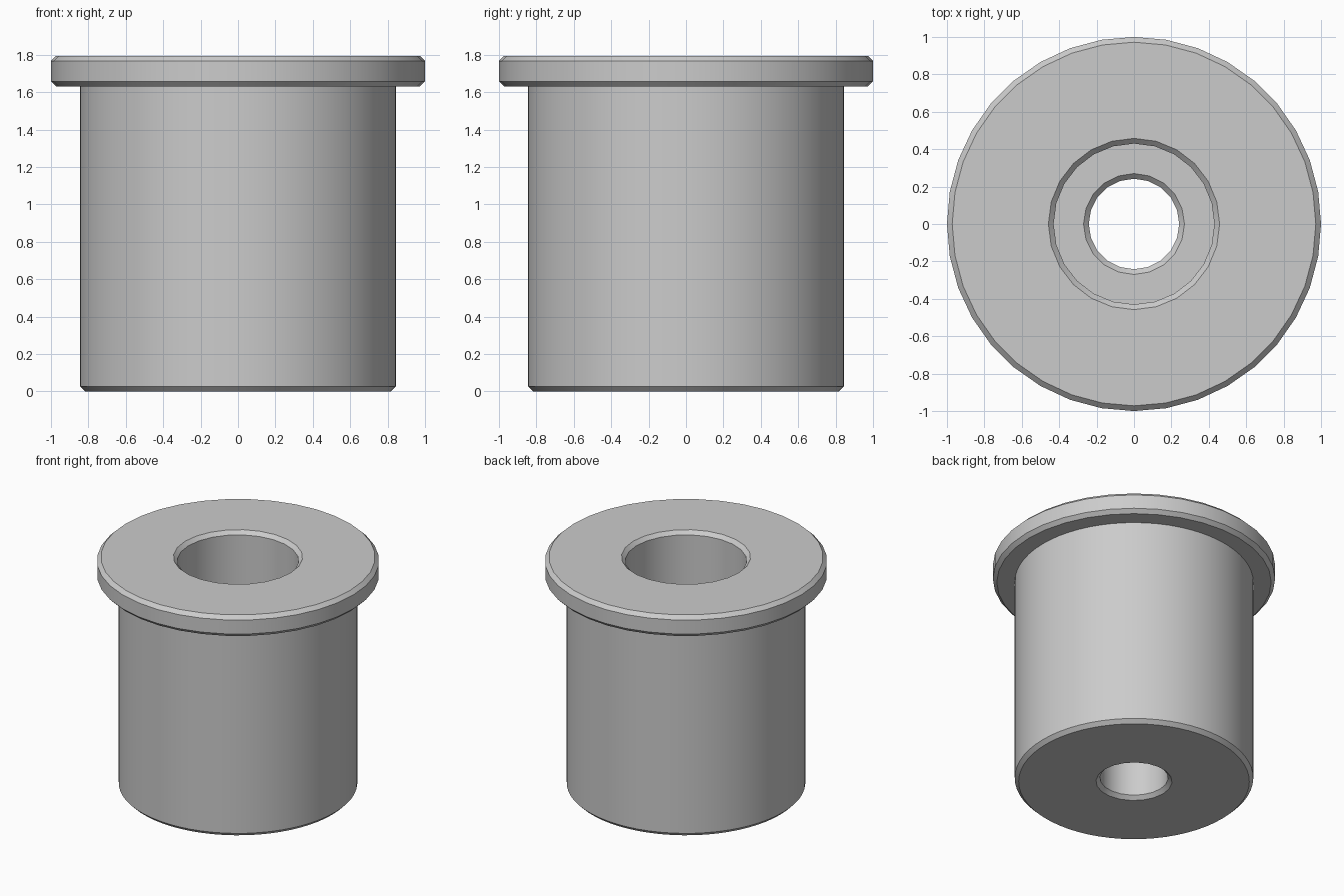
import bpy
import bmesh
import math

# Remove the default cube
cube = bpy.data.objects.get("Cube")
if cube:
    bpy.data.objects.remove(cube, do_unlink=True)

# Main dimensions
TOP = 1.795          # overall height
FLANGE_BASE = 1.63   # underside of the flange
FLOOR = 0.8          # floor of the counterbore
CH = 0.028           # chamfer size
R_FLANGE, R_BODY, R_COUNTER, R_BORE = 1.0, 0.845, 0.43, 0.242

steel = bpy.data.materials.new("plain_grey")
steel.use_nodes = True
GREY = (0.6, 0.6, 0.6, 1.0)
steel.diffuse_color = GREY
steel.node_tree.nodes["Principled BSDF"].inputs["Base Color"].default_value = GREY

bm = bmesh.new()


def ring(radius, z, sides):
    """Closed loop of edges around the z axis."""
    step = 2 * math.pi / sides
    verts = [bm.verts.new((radius * math.cos(i * step), radius * math.sin(i * step), z))
             for i in range(sides)]
    return [bm.edges.new((verts[i], verts[(i + 1) % sides])) for i in range(sides)]


def lathe(profile, sides):
    """Skin a (radius, z) profile and return its first and last loops."""
    loops = [ring(r, z, sides) for r, z in profile]
    for a, b in zip(loops, loops[1:]):
        bmesh.ops.bridge_loops(bm, edges=a + b)
    return loops[0], loops[-1]


def annulus(outer, inner):
    """Flat face between two loops."""
    bmesh.ops.triangle_fill(bm, edges=outer + inner, use_beauty=True)


# Outer walls: chamfered body and flange
body_low, body_high = lathe([(R_BODY - CH, 0), (R_BODY, CH), (R_BODY, FLANGE_BASE)], 64)
flange_low, flange_high = lathe([(R_FLANGE - CH, FLANGE_BASE), (R_FLANGE, FLANGE_BASE + CH),
                                 (R_FLANGE, TOP - CH), (R_FLANGE - CH, TOP)], 36)

# Inner walls: wide counterbore above a narrow through bore
counter_high, counter_low = lathe([(R_COUNTER + CH, TOP), (R_COUNTER, TOP - CH),
                                   (R_COUNTER, FLOOR)], 24)
bore_high, bore_low = lathe([(R_BORE + CH, FLOOR), (R_BORE, FLOOR - CH),
                             (R_BORE, CH), (R_BORE + CH, 0)], 20)

# Flat faces joining the walls
annulus(flange_high, counter_high)
annulus(counter_low, bore_high)
annulus(flange_low, body_high)
annulus(body_low, bore_low)
bmesh.ops.recalc_face_normals(bm, faces=bm.faces[:])

mesh = bpy.data.meshes.new("flanged_bushing")
bm.to_mesh(mesh)
bm.free()
mesh.materials.append(steel)
bushing = bpy.data.objects.new("flanged_bushing", mesh)
bpy.context.collection.objects.link(bushing)

# Smooth round walls with sharp chamfer edges
bpy.ops.object.select_all(action='DESELECT')
bushing.select_set(True)
bpy.context.view_layer.objects.active = bushing
bpy.ops.object.shade_smooth_by_angle(angle=math.radians(30))
